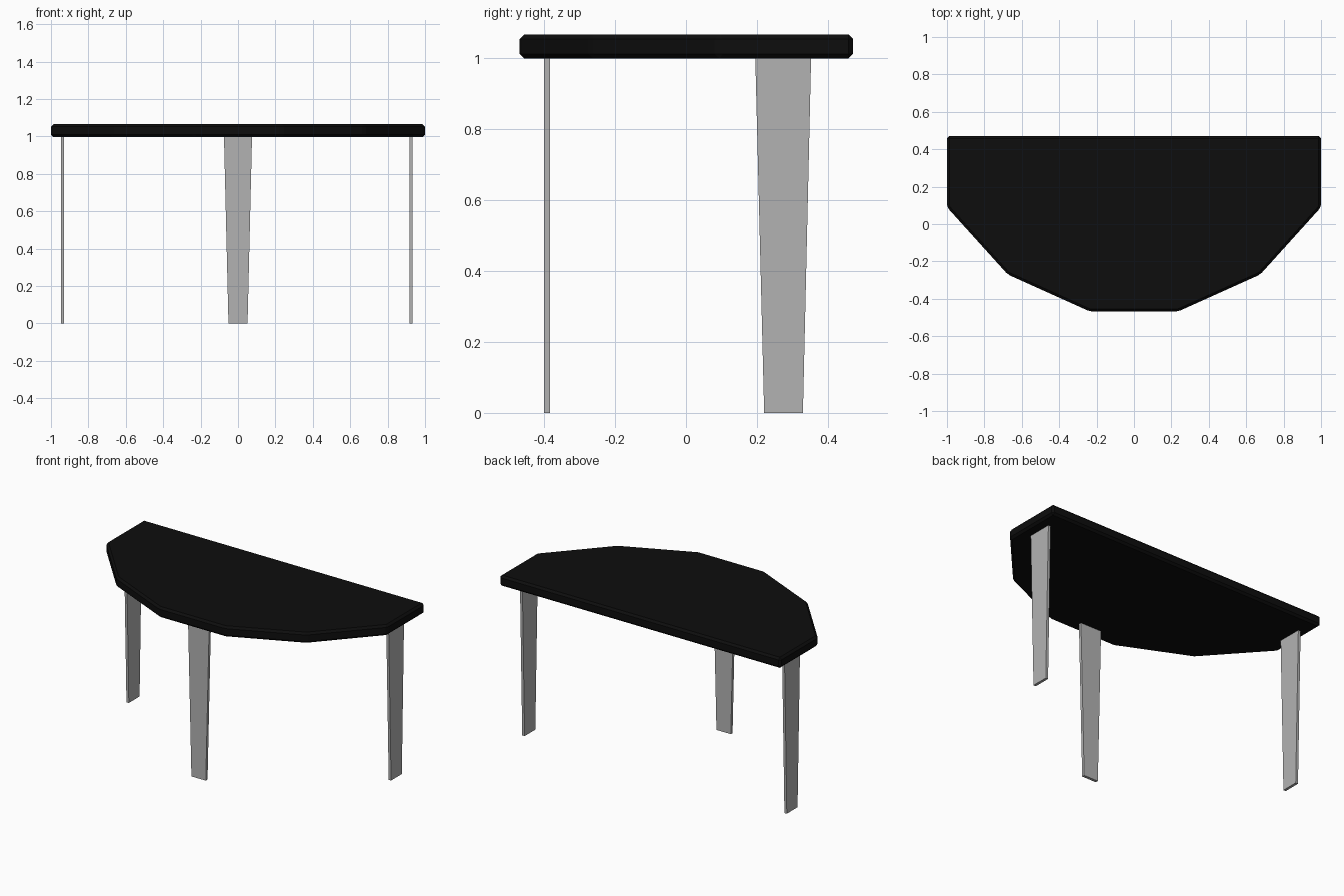
import bpy
import bmesh

cube = bpy.data.objects.get("Cube")
if cube:
    bpy.data.objects.remove(cube, do_unlink=True)


def material(name, value):
    mat = bpy.data.materials.new(name)
    mat.use_nodes = True
    colour = (value, value, value, 1)
    mat.diffuse_color = colour
    mat.node_tree.nodes["Principled BSDF"].inputs["Base Color"].default_value = colour
    return mat


black = material("black", 0.004)
grey = material("light grey", 0.45)


def loft(name, lower, upper, mat, bevel=0):
    """Closed solid between two matching outlines."""
    bm = bmesh.new()
    low = [bm.verts.new(p) for p in lower]
    high = [bm.verts.new(p) for p in upper]
    bm.faces.new(low)
    bm.faces.new(high)
    for i in range(len(low)):
        j = (i + 1) % len(low)
        bm.faces.new((low[i], low[j], high[j], high[i]))
    if bevel:
        bmesh.ops.bevel(bm, geom=bm.edges[:], offset=bevel, segments=1,
                        affect='EDGES')
    bmesh.ops.recalc_face_normals(bm, faces=bm.faces[:])
    mesh = bpy.data.meshes.new(name)
    bm.to_mesh(mesh)
    bm.free()
    mesh.materials.append(mat)
    obj = bpy.data.objects.new(name, mesh)
    bpy.context.collection.objects.link(obj)


# Tabletop: faceted half round slab with chamfered edges
half = [(1, 0.47), (1, 0.09), (0.675, -0.27), (0.235, -0.468)]
outline = half + [(-x, y) for x, y in reversed(half)]
loft("tabletop", [(x, y, 0.997) for x, y in outline],
     [(x, y, 1.065) for x, y in outline], black, bevel=0.013)


# Legs: thin boards tapering towards the floor
def board(a0, a1, b0, b1, z, sideways):
    ring = [(a0, b0), (a1, b0), (a1, b1), (a0, b1)]
    return [(b, a, z) if sideways else (a, b, z) for a, b in ring]


def leg(name, top, foot, thickness, sideways):
    loft(name, board(*foot, *thickness, 0, sideways),
         board(*top, *thickness, 0.999, sideways), grey)


leg("front_leg", (-0.075, 0.075), (-0.051, 0.051), (-0.4, -0.382), False)
for name, thickness in (("left_leg", (0.917, 0.934)), ("right_leg", (-0.947, -0.93))):
    leg(name, (0.195, 0.352), (0.22, 0.329), thickness, True)
